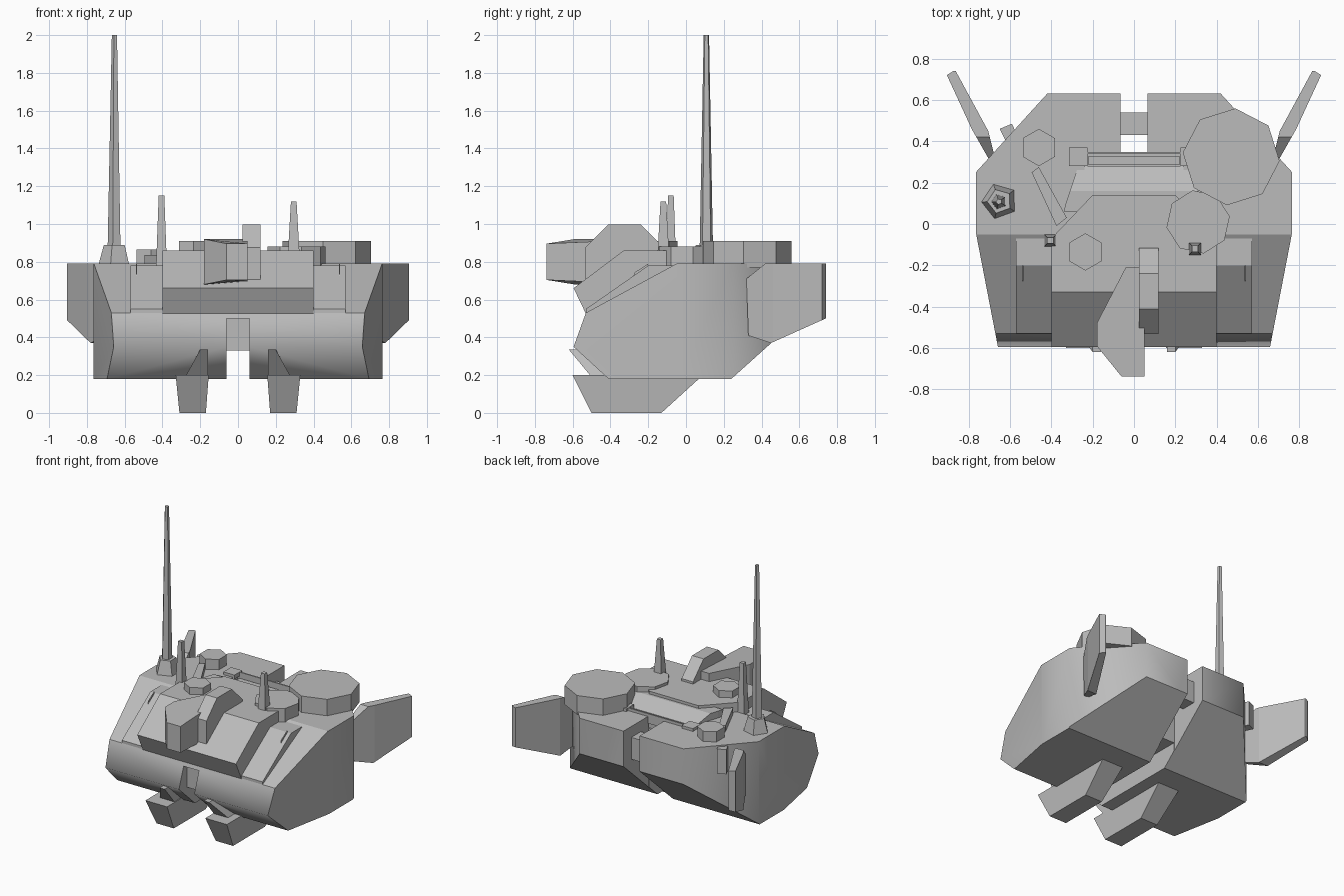
import bpy, bmesh, math
from mathutils import Vector, Matrix

if "Cube" in bpy.data.objects:
    bpy.data.objects.remove(bpy.data.objects["Cube"])

GREY = (0.5, 0.5, 0.5, 1)
mat = bpy.data.materials.new("armour grey")
mat.use_nodes = True
mat.diffuse_color = GREY
mat.node_tree.nodes["Principled BSDF"].inputs["Base Color"].default_value = GREY


def finish(name, bm):
    bmesh.ops.recalc_face_normals(bm, faces=bm.faces)
    mesh = bpy.data.meshes.new(name)
    bm.to_mesh(mesh)
    bm.free()
    mesh.materials.append(mat)
    ob = bpy.data.objects.new(name, mesh)
    bpy.context.collection.objects.link(ob)
    return ob


def prism(name, pts, axis, lo, hi):
    """Extrude a 2D outline: axis x uses (y, z) points, axis z uses (x, y)."""
    bm = bmesh.new()
    to3d = (lambda p, h: (h, *p)) if axis == "x" else (lambda p, h: (*p, h))
    face = bm.faces.new([bm.verts.new(to3d(p, lo)) for p in pts])
    new = bmesh.ops.extrude_face_region(bm, geom=[face])["geom"]
    shift = Vector((hi - lo, 0, 0)) if axis == "x" else Vector((0, 0, hi - lo))
    bmesh.ops.translate(bm, vec=shift, verts=[v for v in new if isinstance(v, bmesh.types.BMVert)])
    return finish(name, bm)


def box(name, x, y, z):
    return prism(name, [(x[0], y[0]), (x[1], y[0]), (x[1], y[1]), (x[0], y[1])], "z", *z)


def boolean(ob, cutter, op):
    mod = ob.modifiers.new("cut", "BOOLEAN")
    mod.object, mod.operation, mod.solver = cutter, op, "EXACT"
    bpy.context.view_layer.objects.active = ob
    bpy.ops.object.modifier_apply(modifier=mod.name)
    bpy.data.objects.remove(cutter)
    return ob


def carve(name, side, plan):
    """Solid whose side outline is (y, z) and whose plan outline is (x, y)."""
    return boolean(prism(name, side, "x", -1.2, 1.2), prism("cutter", plan, "z", -0.5, 2.5), "INTERSECT")


def both(half):
    """Complete a plan outline given for +x only, from front to back."""
    return half + [(-x, y) for x, y in reversed(half)]


def drum(name, at, z, r, sides, turn=0, top=None):
    bm = bmesh.new()
    m = Matrix.Translation((at[0], at[1], sum(z) / 2)) @ Matrix.Rotation(math.radians(turn), 4, "Z")
    bmesh.ops.create_cone(bm, cap_ends=True, segments=sides, radius1=r,
                          radius2=r if top is None else top, depth=z[1] - z[0], matrix=m)
    return finish(name, bm)


def mirrored(ob, name):
    bm = bmesh.new()
    bm.from_mesh(ob.data)
    bmesh.ops.scale(bm, vec=(-1, 1, 1), verts=bm.verts)
    return finish(name, bm)


# Main hull, with the central groove and the split rear
hull = carve("hull",
             [(-.41, .18), (-.595, .35), (-.53, .53), (-.05, .79), (.63, .79), (.63, .53), (.24, .18)],
             both([(.655, -.61), (.765, -.04), (.765, .25), (.42, .63)]))
for x, y, z in [((-.062, .062), (-1, 1), (0, .33)),
                ((-.062, .062), (-1, -.5), (.2, .5)),
                ((-.065, .065), (.34, 1), (0, 1)),
                ((-.24, .24), (.26, .34), (.7, 1))]:
    boolean(hull, box("cutter", x, y, z), "DIFFERENCE")

# Rolled front lip and soft vertical corners on the hull
bm = bmesh.new()
bm.from_mesh(hull.data)
for f in bm.faces:
    f.smooth = True
for e in bm.edges:
    e.smooth = False
    if len(e.link_faces) == 2:
        a, b = (f.normal for f in e.link_faces)
        lip = max(a.y, b.y) < -.2 and max(abs(a.x), abs(b.x)) < .1 and e.verts[0].co.z < .5
        corner = max(abs(a.z), abs(b.z)) < .1 and a.angle(b) < math.radians(50)
        e.smooth = lip or corner
bm.to_mesh(hull.data)
bm.free()

# Rear coupling between the halves, and bars in the rear slot
box("rear_coupling", (-.08, .08), (.43, .54), (.55, .71))
box("slot_bar", (-.22, .22), (.285, .33), (.69, .77))
box("slot_rail", (-.24, .24), (.338, .348), (.74, .81))
for s in (-1, 1):
    box("slot_latch", (s * .27 - .045, s * .27 + .045), (.28, .37), (.78, .81))

# Raised brow plate with its sloping rear
carve("brow_plate",
      [(-.53, .525), (-.595, .66), (-.33, .86), (.14, .86), (.14, .6), (-.4, .525)],
      both([(.4, -.7), (.4, -.07), (.2, .14)]))
carve("brow_rear", [(.06, .84), (.16, .84), (.28, .78), (.28, .7), (.06, .7)],
      both([(.34, .06), (.33, .1), (.27, .28)]))

# Shoulder panels, blades, side fins, feet and intakes, in pairs
panel = prism("left_panel", [(-.53, .52), (-.53, .55), (-.2, .78), (-.07, .78), (-.07, .7)], "x", .38, .57)
mirrored(panel, "right_panel")
blade = prism("left_blade", [(-.29, .7), (-.27, .745), (-.2, .79), (-.2, .7)], "x", .535, .541)
mirrored(blade, "right_blade")

fin = carve("left_fin",
            [(.32, .71), (.42, .79), (.74, .79), (.74, .5), (.45, .37), (.33, .41)],
            [(.67, .31), (.70, .31), (.785, .46), (.905, .72), (.865, .745), (.705, .45)])
mirrored(fin, "right_fin")

foot = prism("left_foot", [(-.6, .2), (-.5, 0), (-.13, 0), (.09, .2)], "x", .155, .33)
for v in foot.data.vertices:
    if v.co.z < .1:
        v.co.x = .24 + (v.co.x - .2425) * .8
mirrored(foot, "right_foot")

intake = prism("left_intake", [(-.62, .335), (-.5, .19), (-.35, .19), (-.5, .34)], "x", .16, .28)
for v in intake.data.vertices:
    if v.co.z > .3 and v.co.x > .2:
        v.co.x = .2
mirrored(intake, "right_intake")

# Sensor box, pinched towards the front, beside an upright disc
sensor = prism("sensor_box", [(-.06, -.738), (.05, -.738), (.05, -.21), (-.04, -.21), (-.18, -.48), (-.18, -.59)],
               "z", .68, .92)
for v in sensor.data.vertices:
    if v.co.y < -.7:
        v.co.z = .8 + (v.co.z - .8) * .8
ring = [(-.325 + .225 * math.cos(math.radians(22.5 + 45 * i)),
         .79 + .225 * math.sin(math.radians(22.5 + 45 * i))) for i in range(8)]
prism("sensor_disc", ring, "x", .025, .118)

# Hatches and caps on the roof
drum("large_hatch", (.47, .325), (.77, .91), .235, 8, -5)
drum("small_hatch", (.31, .01), (.77, .88), .155, 8, 10)
drum("front_cap", (-.235, -.135), (.85, .91), .09, 6)
drum("rear_cap", (-.46, .37), (.78, .865), .09, 6)

# Antennas
drum("main_antenna_base", (-.65, .11), (.78, .89), .09, 5, 20, .06)
drum("main_antenna", (-.653, .108), (.88, 2.0), .037, 5, 20, .015)
drum("right_antenna", (-.405, -.08), (.75, 1.15), .042, 4, 45, .021)
drum("left_antenna", (.295, -.12), (.86, 1.12), .042, 4, 45, .021)

# Roof lever and rear corner latch
prism("roof_lever", [(-.495, .25), (-.46, .275), (-.325, .03), (-.375, -.01)], "z", .78, .835)
prism("corner_latch", [(-.65, .46), (-.59, .485), (-.57, .44), (-.62, .40)], "z", .6, .78)
